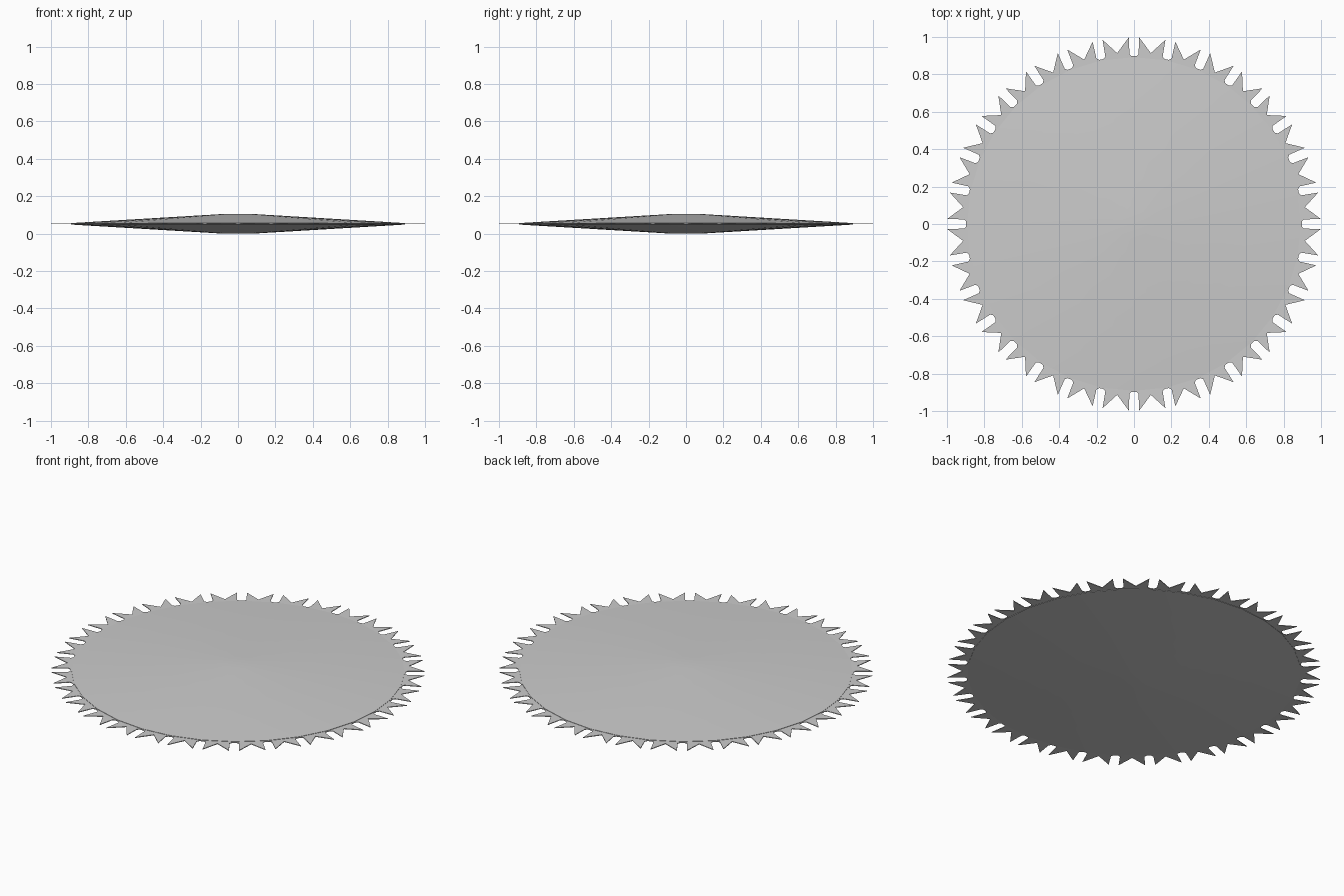
import bpy, bmesh
from math import sin, cos, pi, radians
from mathutils import Matrix, Vector

cube = bpy.data.objects.get("Cube")
if cube:
    bpy.data.objects.remove(cube)

TEETH = 32
MID = 0.0525      # height of the blade's middle plane

steel = bpy.data.materials.new("brushed_steel")
steel.use_nodes = True
steel.diffuse_color = (0.6, 0.6, 0.6, 1)
steel.node_tree.nodes["Principled BSDF"].inputs["Base Color"].default_value = (0.6, 0.6, 0.6, 1)


def finish(name, bm):
    bmesh.ops.recalc_face_normals(bm, faces=bm.faces)
    mesh = bpy.data.meshes.new(name)
    bm.to_mesh(mesh)
    bm.free()
    mesh.materials.append(steel)
    obj = bpy.data.objects.new(name, mesh)
    bpy.context.collection.objects.link(obj)
    return obj


# Tooth ring: slot floor, slot wall, tip, notch, tip, slot wall per sector
step = 2 * pi / TEETH
half_tooth = [(0.012, 0.897), (0.029, 0.912), (0.027, 0.999)]
notch = (0.918 * sin(step / 2), 0.918 * cos(step / 2))
turn_step = Matrix.Rotation(-step, 2)
mirrored = [turn_step @ Vector((-x, y)) for x, y in reversed(half_tooth)]
sector = [Vector(p) for p in half_tooth] + [Vector(notch)] + mirrored

bm = bmesh.new()
thick = 0.004
outer, inner = [], []
for i in range(TEETH):
    turn = Matrix.Rotation(-i * step, 2)
    for p in sector:
        q = turn @ p
        outer.append(bm.verts.new((q.x, q.y, MID - thick / 2)))
        r = q.normalized() * 0.86
        inner.append(bm.verts.new((r.x, r.y, MID - thick / 2)))
n = len(outer)
faces = [bm.faces.new((outer[k], outer[(k + 1) % n], inner[(k + 1) % n], inner[k]))
         for k in range(n)]
grown = bmesh.ops.extrude_face_region(bm, geom=faces, use_keep_orig=True)
bmesh.ops.translate(bm, vec=(0, 0, thick),
                    verts=[v for v in grown["geom"] if isinstance(v, bmesh.types.BMVert)])
finish("tooth_ring", bm)

# Blade body: a shallow double cone with small flat hubs
bm = bmesh.new()
profile = [(0.08, MID), (0.892, 0.004), (0.892, -0.004), (0.08, -MID)]
rings = []
for r, h in profile:
    rings.append([bm.verts.new((r * cos(k * step), r * sin(k * step), MID + h))
                  for k in range(TEETH)])
for a, b in zip(rings, rings[1:]):
    for k in range(TEETH):
        j = (k + 1) % TEETH
        bm.faces.new((a[k], a[j], b[j], b[k]))
bm.faces.new(rings[0])
bm.faces.new(rings[-1])
body = finish("blade_body", bm)

bpy.ops.object.select_all(action="DESELECT")
body.select_set(True)
bpy.context.view_layer.objects.active = body
bpy.ops.object.shade_smooth_by_angle(angle=radians(30))
